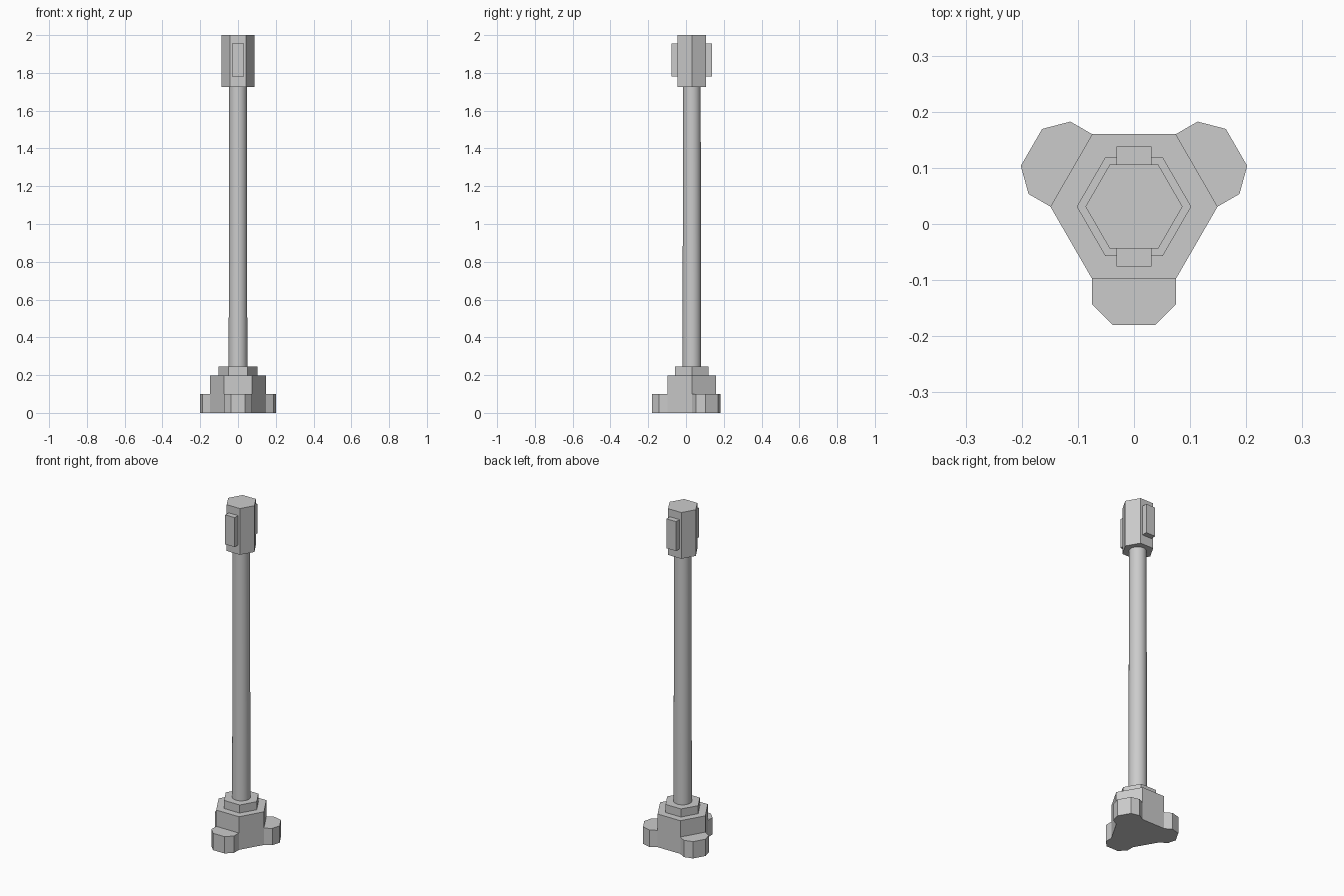
import bpy, bmesh
from math import sin, cos, pi, radians
from mathutils import Matrix, Vector

if "Cube" in bpy.data.objects:
    bpy.data.objects.remove(bpy.data.objects["Cube"])

AXIS_Y = 0.031  # the three-lobed foot puts the shaft axis slightly behind centre


def prism(name, points, z0, z1, turn=0):
    """Extrude a flat outline (around the shaft axis) from z0 to z1."""
    bm = bmesh.new()
    face = bm.faces.new([bm.verts.new((x, y, z0)) for x, y in points])
    top = bmesh.ops.extrude_face_region(bm, geom=[face])
    verts = [g for g in top["geom"] if isinstance(g, bmesh.types.BMVert)]
    bmesh.ops.translate(bm, verts=verts, vec=(0, 0, z1 - z0))
    bmesh.ops.recalc_face_normals(bm, faces=bm.faces)
    bm.transform(Matrix.Translation((0, AXIS_Y, 0)) @ Matrix.Rotation(radians(turn), 4, 'Z'))
    mesh = bpy.data.meshes.new(name)
    bm.to_mesh(mesh)
    bm.free()
    obj = bpy.data.objects.new(name, mesh)
    bpy.context.collection.objects.link(obj)
    return obj


def hexagon(r):
    return [(r * cos(i * pi / 3), r * sin(i * pi / 3)) for i in range(6)]


# Base: hexagonal hub with a smaller collar
prism("base_hub", hexagon(0.149), 0, 0.197)
prism("base_collar", hexagon(0.102), 0.197, 0.245)

# Three chamfered feet on alternate hub sides
foot = [(-0.0745, -0.129), (-0.0745, -0.174), (-0.038, -0.211),
        (0.038, -0.211), (0.0745, -0.174), (0.0745, -0.129)]
for i in range(3):
    prism(f"foot_{i + 1}", foot, 0, 0.1, turn=120 * i)

# Round, slightly tapered shaft
bpy.ops.mesh.primitive_cone_add(vertices=32, radius1=0.0495, radius2=0.0465,
                                depth=1.48, location=(0, AXIS_Y, 0.985))
shaft = bpy.context.object
shaft.name = "shaft"
bpy.ops.object.shade_smooth_by_angle(angle=radians(30))

# Hexagonal head with a raised plate front and back
prism("head", hexagon(0.0865), 1.725, 2.0)
plate = [(-0.031, -0.107), (0.031, -0.107), (0.031, -0.0745), (-0.031, -0.0745)]
for name, turn in (("front_plate", 0), ("back_plate", 180)):
    prism(name, plate, 1.78, 1.955, turn)
